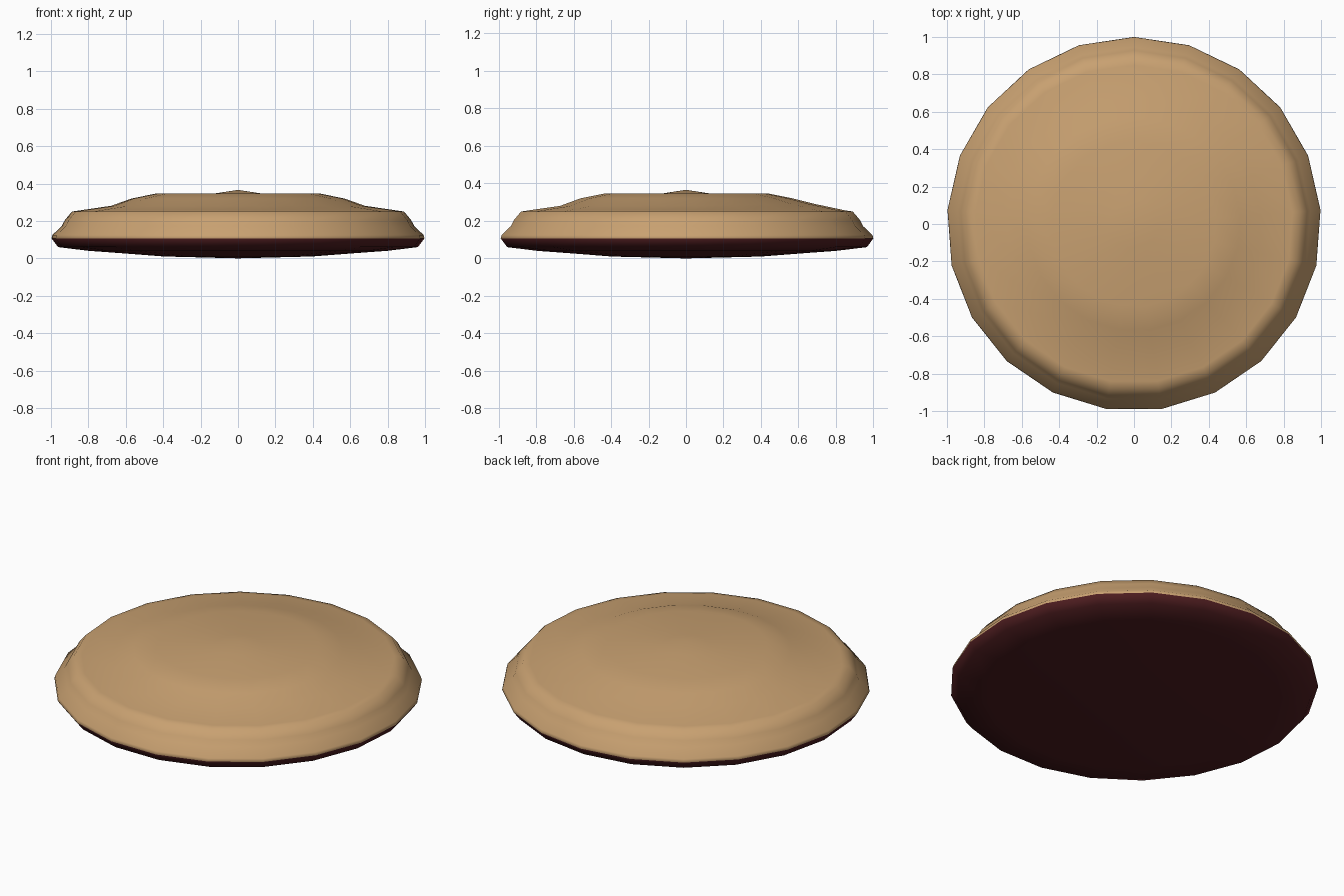
import bpy, bmesh, math

if "Cube" in bpy.data.objects:
    bpy.data.objects.remove(bpy.data.objects["Cube"])

SIDES = 21


def material(name, rgb):
    m = bpy.data.materials.new(name)
    m.diffuse_color = (*rgb, 1.0)
    m.use_nodes = True
    m.node_tree.nodes["Principled BSDF"].inputs["Base Color"].default_value = m.diffuse_color
    return m


tan = material("baked tan", (0.58, 0.355, 0.165))
dark = material("dark chocolate", (0.075, 0.012, 0.014))

# Profile (radius, height) from the underside centre to the top centre
profile = [(0, 0.0), (0.40, 0.01), (0.62, 0.027), (0.80, 0.04), (0.965, 0.06),
           (1.0, 0.107), (0.995, 0.125), (0.945, 0.172), (0.928, 0.205),
           (0.89, 0.25), (0.85, 0.256), (0.68, 0.28), (0.57, 0.32),
           (0.44, 0.346), (0.13, 0.346), (0, 0.366)]

# Turned biscuit body with a chocolate underside
bm = bmesh.new()
rings = []
for r, z in profile:
    if r == 0:
        rings.append([bm.verts.new((0, 0, z))] * SIDES)
        continue
    ring = []
    for i in range(SIDES):
        a = math.pi / 2 + i * math.tau / SIDES
        # slightly softer slope towards the back
        lift = 0.012 * max(0, math.sin(a)) if r == 0.68 else 0
        ring.append(bm.verts.new((r * math.cos(a), r * math.sin(a), z + lift)))
    rings.append(ring)
for lo, hi in zip(rings, rings[1:]):
    for i in range(SIDES):
        j = (i + 1) % SIDES
        corners = list(dict.fromkeys((lo[i], lo[j], hi[j], hi[i])))
        f = bm.faces.new(corners)
        f.smooth = True
        # underside below the widest ring is chocolate
        f.material_index = 1 if max(v.co.z for v in corners) < 0.11 else 0
bmesh.ops.recalc_face_normals(bm, faces=bm.faces)

mesh = bpy.data.meshes.new("biscuit")
bm.to_mesh(mesh)
bm.free()
mesh.materials.append(tan)
mesh.materials.append(dark)
bpy.context.collection.objects.link(bpy.data.objects.new("biscuit", mesh))
